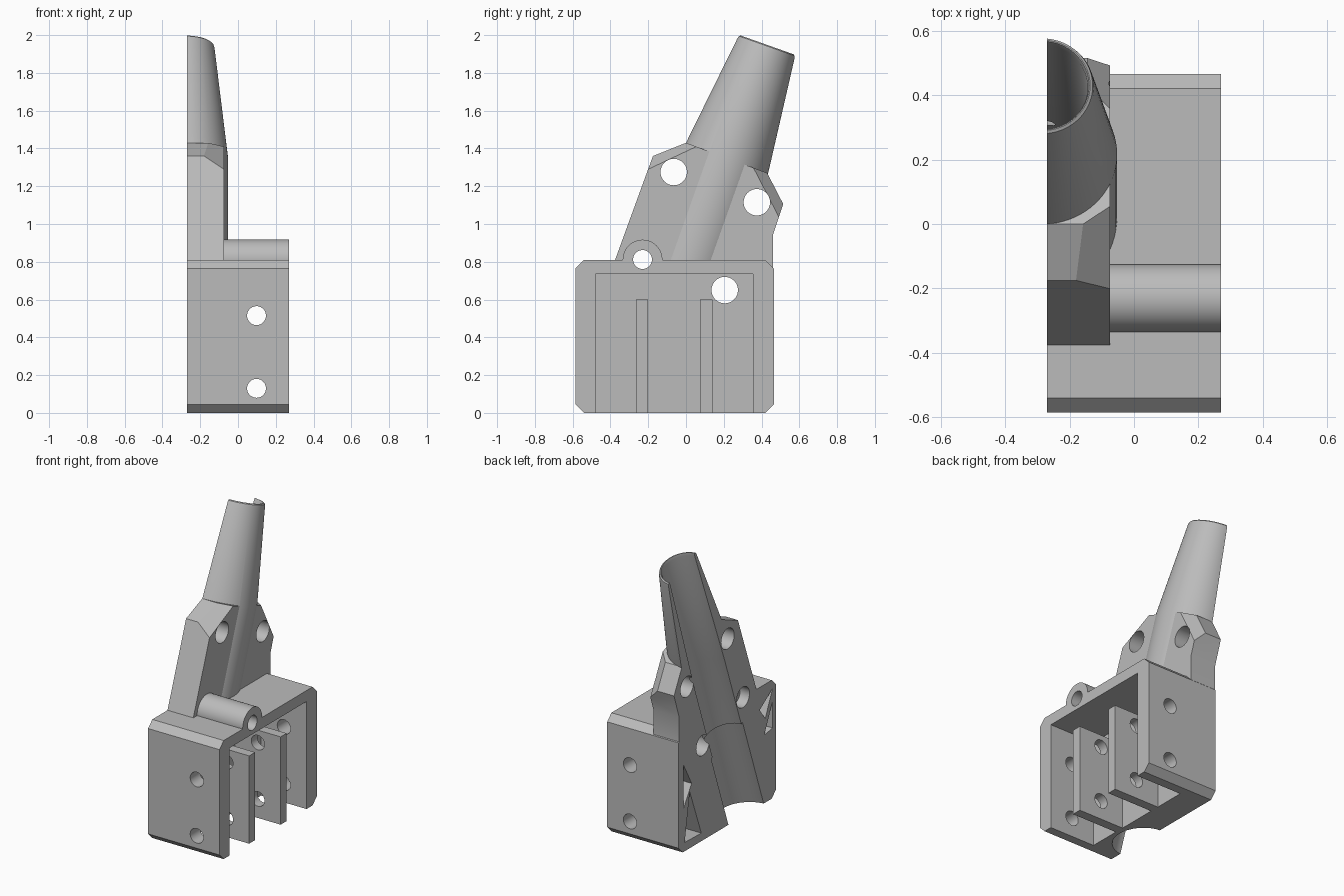
import bpy, bmesh, math
from mathutils import Vector, Matrix

if "Cube" in bpy.data.objects:
    bpy.data.objects.remove(bpy.data.objects["Cube"])

grey = bpy.data.materials.new("light_grey")
grey.diffuse_color = (0.5, 0.5, 0.5, 1)
grey.use_nodes = True
grey.node_tree.nodes["Principled BSDF"].inputs["Base Color"].default_value = grey.diffuse_color

SPLIT = -0.27          # flat parting face
PLATE = -0.075         # outer face of the mounting plate
BACK = -0.34           # parts overrun the parting face, trimmed at the end
AXIS = Vector((0, 0.335, 0.942)).normalized()
TIP = Vector((-0.285, 0.43, 1.948))


def make(name, bm):
    bmesh.ops.recalc_face_normals(bm, faces=bm.faces)
    me = bpy.data.meshes.new(name)
    bm.to_mesh(me)
    bm.free()
    ob = bpy.data.objects.new(name, me)
    bpy.context.collection.objects.link(ob)
    me.materials.append(grey)
    return ob


def prism_bm(pts, x0, x1):
    """Extrude a (y, z) outline along x."""
    bm = bmesh.new()
    f = bm.faces.new([bm.verts.new((x0, y, z)) for y, z in pts])
    ext = bmesh.ops.extrude_face_region(bm, geom=[f])["geom"]
    bmesh.ops.translate(bm, vec=(x1 - x0, 0, 0),
                        verts=[v for v in ext if isinstance(v, bmesh.types.BMVert)])
    return bm


def prism(name, pts, x0, x1):
    return make(name, prism_bm(pts, x0, x1))


def block(name, x0, x1, y0, y1, z0, z1):
    return prism(name, [(y0, z0), (y1, z0), (y1, z1), (y0, z1)], x0, x1)


def lathe(name, profile, origin, axis, n=72):
    """Closed solid of revolution from (radius, distance) points."""
    bm = bmesh.new()
    m = Matrix.Translation(origin) @ Vector(axis).to_track_quat('Z', 'Y').to_matrix().to_4x4()
    rings = [[bm.verts.new(m @ Vector((r * math.cos(2 * math.pi * i / n),
                                       r * math.sin(2 * math.pi * i / n), s)))
              for i in range(n)] for r, s in profile]
    for a, b in zip(rings, rings[1:]):
        for i in range(n):
            j = (i + 1) % n
            bm.faces.new((a[i], a[j], b[j], b[i]))
    bm.faces.new(rings[0])
    bm.faces.new(rings[-1])
    return make(name, bm)


def rod_x(name, y, z, r, x0, x1):
    return lathe(name, [(r, 0), (r, x1 - x0)], (x0, y, z), (1, 0, 0), 48)


def combine(target, others, op):
    for o in others:
        mod = target.modifiers.new(op, 'BOOLEAN')
        mod.operation, mod.solver, mod.object = op, 'EXACT', o
        o.hide_render = True
    bpy.context.view_layer.update()
    dg = bpy.context.evaluated_depsgraph_get()
    me = bpy.data.meshes.new_from_object(target.evaluated_get(dg))
    target.modifiers.clear()
    target.data = me
    for o in others:
        bpy.data.objects.remove(o)


# Housing block with chamfered edges
c = 0.045
y0, y1, top = -0.585, 0.465, 0.81
body = prism("clamp_housing", [(y0 + c, 0), (y1 - c, 0), (y1, c), (y1, top - c), (y1 - c, top),
                               (y0 + c, top), (y0, top - c), (y0, c)], BACK, 0.27)

# Upright mounting plate with two bevelled shoulders
bm = prism_bm([(-0.412, 0.71), (-0.175, 1.36), (0, 1.43), (0.43, 1.27), (0.515, 1.105),
               (0.46, 0.94), (0.46, 0.71)], BACK, PLATE)
for a, b, d in [((-0.18, -0.175, 1.36), (PLATE, -0.2, 1.29), (PLATE, 0.055, 1.41)),
                ((-0.145, 0.43, 1.27), (-0.145, 0.515, 1.105), (PLATE, 0.495, 1.03))]:
    a, b, d = Vector(a), Vector(b), Vector(d)
    no = (b - a).cross(d - a).normalized()
    if no.dot(a - Vector((-0.2, 0.1, 0.9))) < 0:
        no = -no
    cut = bmesh.ops.bisect_plane(bm, geom=bm.verts[:] + bm.edges[:] + bm.faces[:],
                                 plane_co=a, plane_no=no, clear_outer=True)
    bmesh.ops.holes_fill(bm, edges=[e for e in bm.edges if e.is_boundary], sides=0)
plate = make("mounting_plate", bm)

# Tapered tube with a rounded lip, and the pivot boss
tube = lathe("tapered_tube", [(0.2325, -1.38), (0.2325, -0.635), (0.161, -0.02),
                              (0.157, -0.006), (0.149, 0)], TIP, AXIS)
boss = rod_x("pivot_boss", -0.23, 0.812, 0.105, -0.15, 0.27)
combine(body, [plate, tube, boss], 'UNION')

# Pocket, open at the side and underneath
combine(body, [block("pocket_cutter", PLATE, 0.4, -0.48, 0.355, -0.1, 0.735)], 'DIFFERENCE')

# Two fins standing in the pocket
fins = [block("fin", PLATE - 0.03, 0.27, a, a + 0.065, 0, 0.6) for a in (-0.265, 0.075)]
combine(body, fins, 'UNION')

# Tube bore: tapered above, slightly wider below
cutters = [
    lathe("bore_cutter", [(0.165, -1.5), (0.165, -0.9), (0.141, -0.02), (0.148, 0.01),
                          (0.148, 0.1)], TIP, AXIS),
    lathe("lower_bore_cutter", [(0.18, -2.4), (0.18, -1.45)], TIP, AXIS),
]

# Bolt holes through the plate and pivot boss
for y, z, r in [(-0.065, 1.275, 0.07), (0.375, 1.115, 0.07), (0.205, 0.65, 0.07),
                (-0.23, 0.812, 0.05)]:
    cutters.append(rod_x("bolt_cutter", y, z, r, -0.5, 0.4))
cutters.append(rod_x("counterbore_cutter", -0.23, 0.812, 0.07, -0.5, -0.2))

# Cross holes through end walls and fins
for z in (0.13, 0.515):
    cutters.append(lathe("cross_hole_cutter", [(0.05, 0), (0.05, 1.6)],
                         (0.098, -0.8, z), (0, 1, 0), 48))

# Triangular recesses in the parting face
for tri in [[(0.41, 0.59), (0.325, 0.435), (0.41, 0.30)],
            [(0.345, 0.385), (0.22, 0.055), (0.40, 0.06)],
            [(-0.55, 0.75), (-0.41, 0.655), (-0.47, 0.575)],
            [(-0.55, 0.665), (-0.46, 0.465), (-0.55, 0.48)]]:
    cutters.append(prism("recess_cutter", tri, -0.5, -0.15))

# Trim everything flat at the parting face
cutters.append(block("parting_cutter", -1, SPLIT, -1, 1, -0.5, 2.5))
combine(body, cutters, 'DIFFERENCE')

bpy.ops.object.select_all(action='DESELECT')
body.select_set(True)
bpy.context.view_layer.objects.active = body
bpy.ops.object.shade_smooth_by_angle(angle=math.radians(25))
